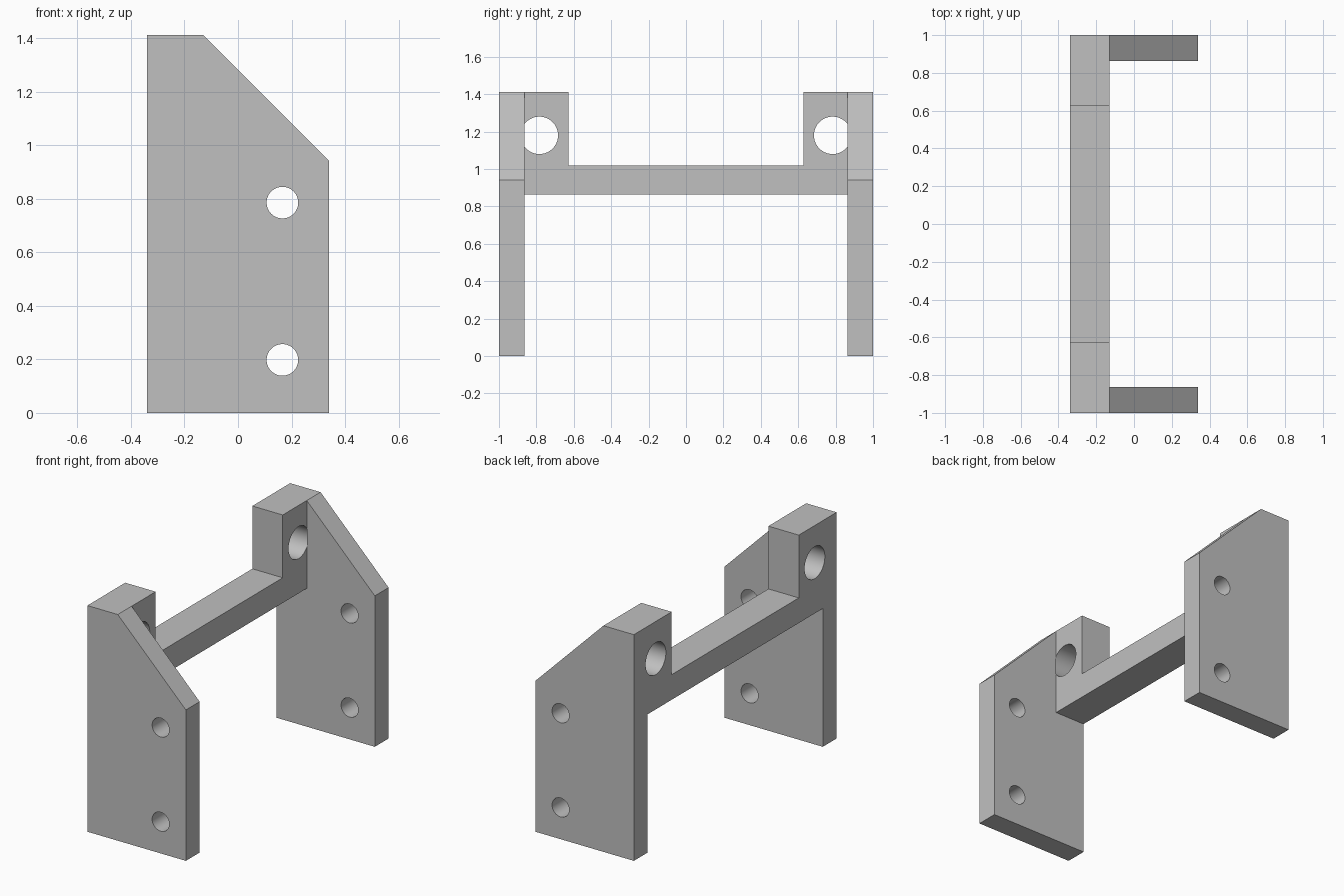
import bpy, bmesh, math
from mathutils import Matrix, Vector

if "Cube" in bpy.data.objects:
    bpy.data.objects.remove(bpy.data.objects["Cube"], do_unlink=True)

grey = bpy.data.materials.new("plain_grey")
grey.use_nodes = True
colour = (0.53, 0.53, 0.53, 1)
grey.diffuse_color = colour
grey.node_tree.nodes["Principled BSDF"].inputs["Base Color"].default_value = colour

BACK, STEP, FRONT = -0.34, -0.13, 0.34   # x limits of crossbar and plates
INNER, TOP = 0.864, 1.412                # inner plate face, overall height


def finish(name, bm):
    bmesh.ops.recalc_face_normals(bm, faces=bm.faces)
    mesh = bpy.data.meshes.new(name)
    bm.to_mesh(mesh)
    bm.free()
    mesh.materials.append(grey)
    obj = bpy.data.objects.new(name, mesh)
    bpy.context.collection.objects.link(obj)
    return obj


def prism(name, points, offset):
    bm = bmesh.new()
    face = bm.faces.new([bm.verts.new(p) for p in points])
    new = bmesh.ops.extrude_face_region(bm, geom=[face])["geom"]
    bmesh.ops.translate(bm, vec=Vector(offset),
                        verts=[v for v in new if isinstance(v, bmesh.types.BMVert)])
    return finish(name, bm)


def drill(name, centre, radius, depth, axis):
    bm = bmesh.new()
    turn = Matrix.Rotation(math.pi / 2, 4, axis)
    bmesh.ops.create_cone(bm, cap_ends=True, segments=64, radius1=radius,
                          radius2=radius, depth=depth,
                          matrix=Matrix.Translation(centre) @ turn)
    return finish(name, bm)


def combine(target, other, operation):
    mod = target.modifiers.new(other.name, "BOOLEAN")
    mod.operation, mod.object, mod.solver = operation, other, "EXACT"
    other.hide_render = True
    bpy.context.view_layer.objects.active = target
    bpy.ops.object.modifier_apply(modifier=mod.name)
    bpy.data.objects.remove(other, do_unlink=True)


# Crossbar with a raised ear at each end
EAR, BAR_LOW, BAR_HIGH, OVERLAP = 0.627, 0.863, 1.02, 0.93
half = [(OVERLAP, BAR_LOW), (OVERLAP, TOP), (EAR, TOP), (EAR, BAR_HIGH)]
outline = half + [(-y, z) for y, z in reversed(half)]
bracket = prism("bracket", [(BACK, y, z) for y, z in outline], (STEP - BACK, 0, 0))

# Side plates with a chamfered front corner and two mounting holes
plate_outline = [(BACK, 0), (FRONT, 0), (FRONT, 0.942), (STEP, TOP), (BACK, TOP)]
for side in (-1, 1):
    plate = prism("side_plate", [(x, side, z) for x, z in plate_outline],
                  (0, -side * (1 - INNER), 0))
    for z in (0.198, 0.786):
        combine(plate, drill("mount_hole", (0.166, side * 0.93, z), 0.059, 0.5, "X"),
                "DIFFERENCE")
    combine(bracket, plate, "UNION")

# Ear holes, stopping at the front of the crossbar
for side in (-1, 1):
    hole = drill("ear_hole", (STEP - 0.25, side * 0.784, 1.18), 0.1, 0.5, "Y")
    combine(bracket, hole, "DIFFERENCE")

bpy.ops.object.select_all(action="DESELECT")
bracket.select_set(True)
bpy.context.view_layer.objects.active = bracket
bpy.ops.object.shade_smooth_by_angle(angle=math.radians(30))
